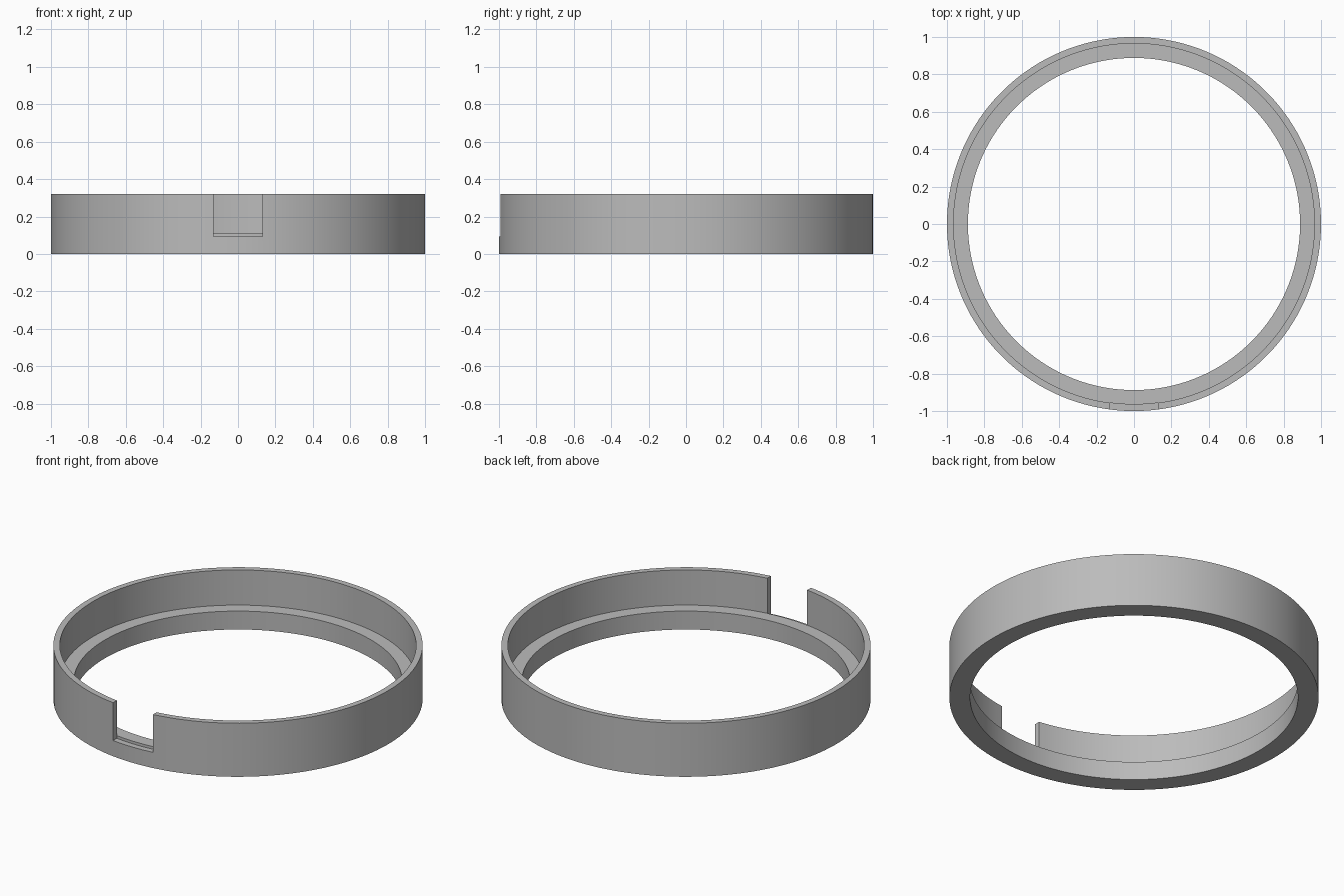
import bpy, bmesh, math

if "Cube" in bpy.data.objects:
    bpy.data.objects.remove(bpy.data.objects["Cube"])

# Main dimensions
OUTER, WALL, LIP = 1.0, 0.965, 0.888
HEIGHT, LEDGE, SILL = 0.32, 0.11, 0.094
HALF_NOTCH = 0.132
SEGMENTS, NOTCH_STEPS = 144, 8

grey = bpy.data.materials.new("plain_grey")
grey.use_nodes = True
colour = (0.5, 0.5, 0.5, 1)
grey.diffuse_color = colour
grey.node_tree.nodes["Principled BSDF"].inputs["Base Color"].default_value = colour

# Stepped cross-section: radius and height of each corner
SECTION = {
    "lip_base": (LIP, 0), "outer_base": (OUTER, 0),
    "outer_sill": (OUTER, SILL), "outer_top": (OUTER, HEIGHT),
    "wall_top": (WALL, HEIGHT), "wall_sill": (WALL, SILL),
    "ledge_back": (WALL, LEDGE), "ledge_front": (LIP, LEDGE),
}
FULL = ["lip_base", "outer_base", "outer_sill", "outer_top",
        "wall_top", "ledge_back", "ledge_front"]
NOTCHED = ["lip_base", "outer_base", "outer_sill", "wall_sill",
           "ledge_back", "ledge_front"]
NOTCH_SIDE = ["outer_sill", "outer_top", "wall_top", "ledge_back", "wall_sill"]

bm = bmesh.new()


def angle_at(step, radius):
    """Angle from the front; the notch sides stay parallel at every radius."""
    edge = math.asin(HALF_NOTCH / radius)
    if step <= NOTCH_STEPS:
        return edge * (2 * step / NOTCH_STEPS - 1)
    t = (step - NOTCH_STEPS) / (SEGMENTS - NOTCH_STEPS)
    return edge + t * (2 * math.pi - 2 * edge)


# Sweep the section around, leaving the wall open across the notch
rings = []
for step in range(SEGMENTS):
    in_notch = step <= NOTCH_STEPS
    ring = {}
    for name, (r, z) in SECTION.items():
        used = name in NOTCHED if in_notch else name in FULL
        if used or step in (0, NOTCH_STEPS):
            a = angle_at(step, r)
            ring[name] = bm.verts.new((r * math.sin(a), -r * math.cos(a), z))
    rings.append(ring)

for step in range(SEGMENTS):
    here, there = rings[step], rings[(step + 1) % SEGMENTS]
    loop = NOTCHED if step < NOTCH_STEPS else FULL
    for p, q in zip(loop, loop[1:] + loop[:1]):
        bm.faces.new((here[p], there[p], there[q], here[q]))

# Close the two upright sides of the notch
for step in (0, NOTCH_STEPS):
    bm.faces.new([rings[step][name] for name in NOTCH_SIDE])

bmesh.ops.recalc_face_normals(bm, faces=bm.faces)
mesh = bpy.data.meshes.new("notched_ring")
bm.to_mesh(mesh)
bm.free()
mesh.materials.append(grey)
ring_object = bpy.data.objects.new("notched_ring", mesh)
bpy.context.collection.objects.link(ring_object)

# Smooth the round walls, keep the corners crisp
bpy.ops.object.select_all(action="DESELECT")
ring_object.select_set(True)
bpy.context.view_layer.objects.active = ring_object
bpy.ops.object.shade_smooth_by_angle(angle=math.radians(30))
